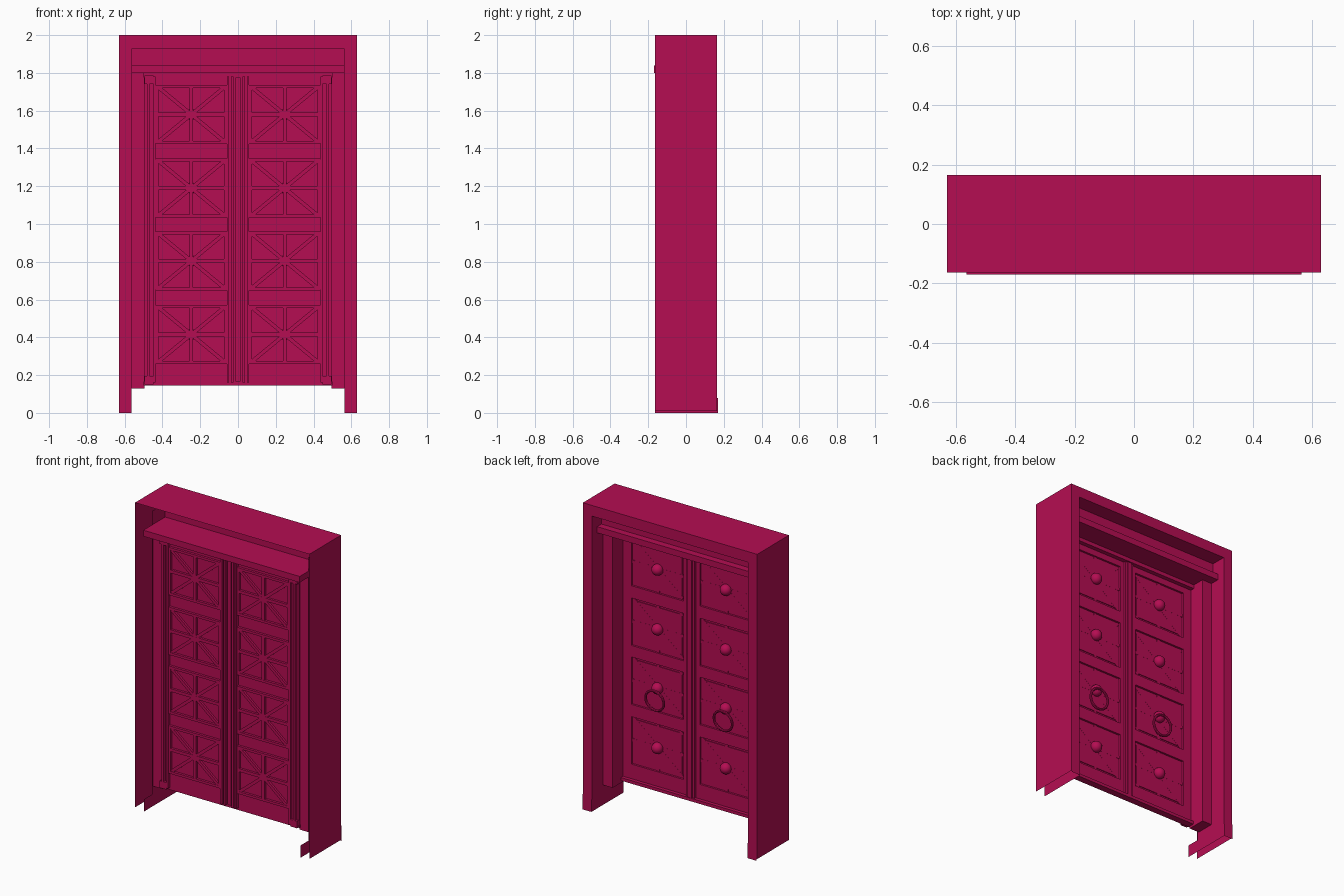
import bpy, bmesh, math
from mathutils import Matrix, Vector

if "Cube" in bpy.data.objects:
    bpy.data.objects.remove(bpy.data.objects["Cube"])

mat = bpy.data.materials.new("crimson")
mat.diffuse_color = (0.46, 0.004, 0.085, 1)
mat.use_nodes = True
mat.node_tree.nodes["Principled BSDF"].inputs["Base Color"].default_value = mat.diffuse_color


def finish(name, bm):
    me = bpy.data.meshes.new(name)
    bm.to_mesh(me)
    bm.free()
    me.materials.append(mat)
    ob = bpy.data.objects.new(name, me)
    bpy.context.collection.objects.link(ob)
    return ob


def add_box(bm, x0, x1, y0, y1, z0, z1, turn=0.0):
    """Box between two corners, optionally turned about its own y axis."""
    c = Vector(((x0 + x1) / 2, (y0 + y1) / 2, (z0 + z1) / 2))
    m = (Matrix.Translation(c) @ Matrix.Rotation(turn, 4, 'Y')
         @ Matrix.Diagonal((x1 - x0, y1 - y0, z1 - z0, 1)))
    bmesh.ops.create_cube(bm, size=1, matrix=m)


def boxes(name, *dims):
    bm = bmesh.new()
    for d in dims:
        add_box(bm, *d)
    return finish(name, bm)


def sheet(bm, *pts):
    bm.faces.new([bm.verts.new(p) for p in pts])


W, IN, JAMB = 0.63, 0.565, 0.495
FRONT, BACK = -0.163, 0.165

# Outer surround: an open shell swept along an upside-down U (front side left open)
bm = bmesh.new()
outer = [(-W, 0.01), (-W, 2), (W, 2), (W, 0.01)]
inner = [(-IN, 0.01), (-IN, 1.93), (IN, 1.93), (IN, 0.01)]
for i in range(3):
    (ax, az), (bx, bz) = outer[i:i + 2]
    (cx, cz), (dx, dz) = inner[i:i + 2]
    sheet(bm, (ax, FRONT, az), (bx, FRONT, bz), (bx, BACK, bz), (ax, BACK, az))
    sheet(bm, (ax, BACK, az), (bx, BACK, bz), (dx, BACK, dz), (cx, BACK, cz))
    depth = 0.06 if i == 1 else -0.08
    sheet(bm, (cx, BACK, cz), (dx, BACK, dz), (dx, depth, dz), (cx, depth, cz))
bmesh.ops.remove_doubles(bm, verts=bm.verts, dist=0.0001)
finish("outer_surround", bm)

# Low plinth sheets lining the foot of each jamb
bm = bmesh.new()
for s in (-1, 1):
    sheet(bm, (s * IN, FRONT, 0), (s * IN, 0.17, 0), (s * IN, 0.17, 0.08), (s * IN, FRONT, 0.08))
    sheet(bm, (s * IN, 0.17, 0), (s * W, 0.17, 0), (s * W, 0.17, 0.1), (s * IN, 0.17, 0.1))
finish("plinth", bm)

# Casing, fascia and cornice ledge
boxes("inner_casing", *[(min(s * JAMB, s * IN), max(s * JAMB, s * IN), -0.07, 0.05, 0.13, 1.80)
                        for s in (-1, 1)])
boxes("fascia", (-IN, IN, 0.055, 0.065, 1.84, 1.93))
boxes("cornice_ledge", (-IN, IN, -0.17, 0.11, 1.80, 1.84))
boxes("door_head", (-0.5, 0.5, -0.08, -0.03, 1.775, 1.80))
boxes("door_sill", (-0.5, 0.5, -0.08, -0.035, 0.145, 0.165))
boxes("centre_post", (-0.03, 0.03, -0.07, -0.045, 0.165, 1.775),
      (-0.014, 0.014, -0.09, -0.038, 0.165, 1.775))

rows = [0.415, 0.805, 1.19, 1.58]
PX, HX, HZ = 0.247, 0.188, 0.155     # panel centre and half sizes
edges = [0.16] + [z for r in rows for z in (r - HZ, r + HZ)] + [1.78]

for s, side in ((-1, "left"), (1, "right")):
    cx = s * PX
    # Stiles and rails of the leaf
    bars = [(cx - HX, cx + HX, -0.08, -0.058, edges[i], edges[i + 1])
            for i in range(0, len(edges), 2)]
    for a, b in ((0.0, PX - HX), (PX + HX, 0.497)):
        bars.append((min(s * a, s * b), max(s * a, s * b), -0.08, -0.058, 0.15, 1.785))
    boxes(side + "_leaf_frame", *bars)
    # Upright ribs on the rough side
    boxes(side + "_leaf_ribs", *[(s * x - 0.006, s * x + 0.006, -0.10, -0.075, 0.16, 1.78)
                                 for x in (0.03, 0.053, 0.442, 0.475)])
    # Panels with rims, inset field and eight-armed star bracing
    panel, brace = bmesh.new(), bmesh.new()
    for r in rows:
        add_box(panel, cx - HX, cx + HX, -0.080, -0.071, r - HZ, r + HZ)
        add_box(panel, cx - HX + 0.016, cx + HX - 0.016, -0.075, -0.066,
                r - HZ + 0.016, r + HZ - 0.016)
        for t in (-1, 1):
            x, z = cx + t * (HX - 0.007), r + t * (HZ - 0.007)
            add_box(brace, x - 0.008, x + 0.008, -0.096, -0.075, r - HZ, r + HZ)
            add_box(brace, cx - HX, cx + HX, -0.096, -0.075, z - 0.008, z + 0.008)
            diag = math.hypot(HX, HZ) - 0.015
            add_box(brace, cx - diag, cx + diag, -0.094, -0.0655, r - 0.010, r + 0.010,
                    t * math.atan2(HZ, HX))
        add_box(brace, cx - HX, cx + HX, -0.095, -0.0655, r - 0.010, r + 0.010)
        add_box(brace, cx - 0.010, cx + 0.010, -0.095, -0.0655, r - HZ, r + HZ)
    finish(side + "_panels", panel)
    finish(side + "_star_bracing", brace)
    # Round knobs
    bm = bmesh.new()
    for r in rows:
        bmesh.ops.create_uvsphere(bm, u_segments=20, v_segments=12, radius=0.036,
                                  matrix=Matrix.Translation((cx, -0.058, r)))
    for f in bm.faces:
        f.smooth = True
    finish(side + "_knobs", bm)
    # Hanging ring pull
    bpy.ops.mesh.primitive_torus_add(major_radius=0.066, minor_radius=0.008, major_segments=32,
                                     minor_segments=8, location=(cx, -0.03, rows[1] - 0.07),
                                     rotation=(math.radians(84), 0, 0))
    ring = bpy.context.object
    ring.name = side + "_ring_pull"
    ring.data.materials.append(mat)
    bpy.ops.object.shade_smooth_by_angle()

# Corner plates of the door
boxes("corner_plates", *[(sx * 0.472 - 0.024, sx * 0.472 + 0.024, -0.10, -0.06, z, z + 0.045)
                         for sx in (-1, 1) for z in (0.15, 1.742)])
